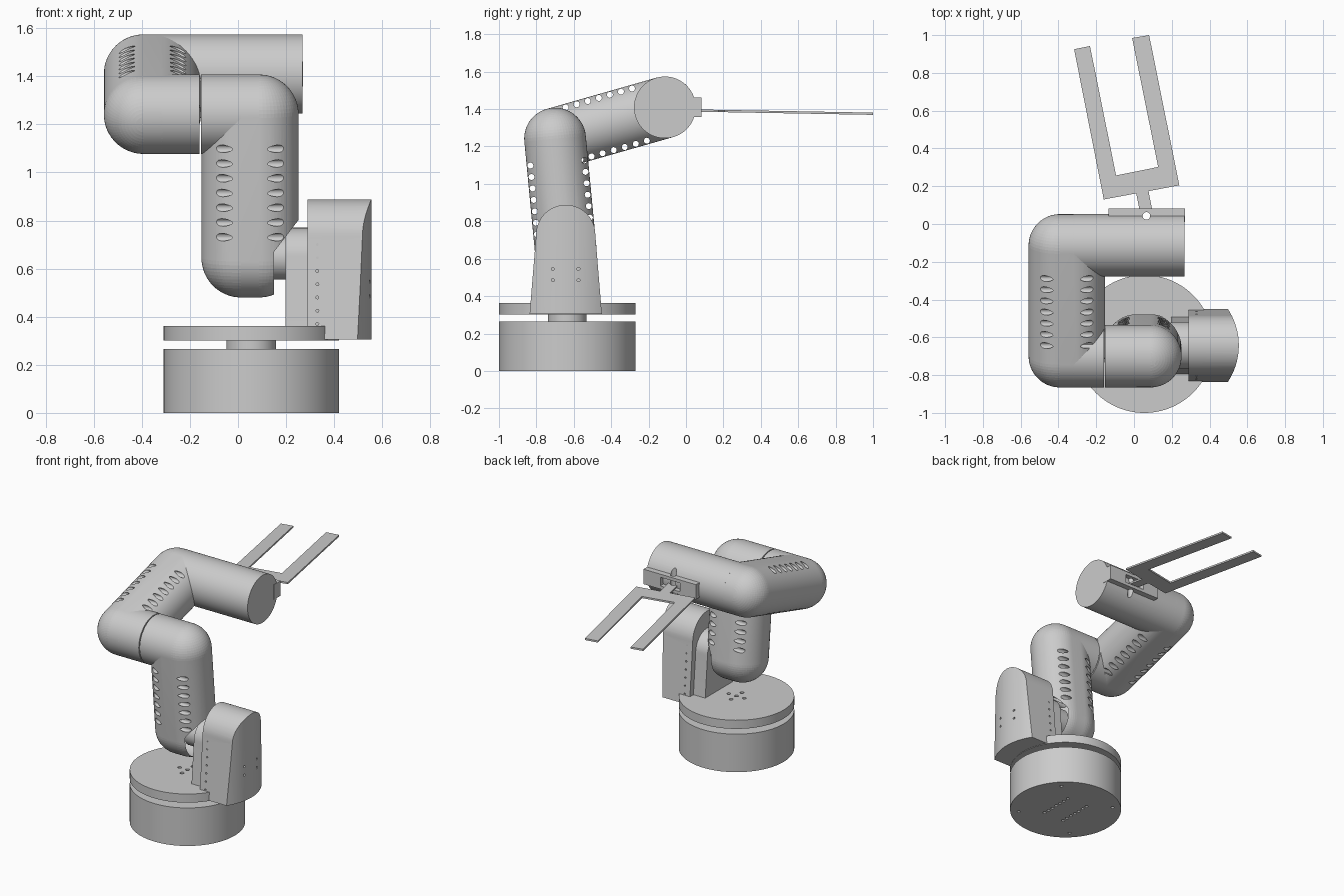
import bpy, bmesh
from math import sin, cos, pi, radians
from mathutils import Vector, Matrix

if "Cube" in bpy.data.objects:
    bpy.data.objects.remove(bpy.data.objects["Cube"])

CX, CY = 0.055, -0.635          # turntable axis
R = 0.165                       # arm tube radius
HALF = 0.037                    # half width of the flat part of each arm body


def finish(name, bm, smooth=True):
    bmesh.ops.recalc_face_normals(bm, faces=bm.faces)
    me = bpy.data.meshes.new(name)
    bm.to_mesh(me)
    bm.free()
    ob = bpy.data.objects.new(name, me)
    bpy.context.collection.objects.link(ob)
    if smooth:
        shade(ob)
    return ob


def shade(ob):
    bpy.ops.object.select_all(action='DESELECT')
    ob.select_set(True)
    bpy.context.view_layer.objects.active = ob
    bpy.ops.object.shade_smooth_by_angle(angle=radians(30))


def add_rod(bm, a, b, r, n=64):
    a, b = Vector(a), Vector(b)
    d = b - a
    m = Matrix.Translation((a + b) / 2) @ d.to_track_quat('Z', 'Y').to_matrix().to_4x4()
    bmesh.ops.create_cone(bm, cap_ends=True, segments=n, radius1=r, radius2=r,
                          depth=d.length, matrix=m)


def rods(name, items, n=64):
    bm = bmesh.new()
    for a, b, r in items:
        add_rod(bm, a, b, r, n)
    return finish(name, bm)


def prism(name, pts, sweep):
    bm = bmesh.new()
    f = bm.faces.new([bm.verts.new(p) for p in pts])
    out = bmesh.ops.extrude_face_region(bm, geom=[f])
    bmesh.ops.translate(bm, vec=Vector(sweep),
                        verts=[v for v in out['geom'] if isinstance(v, bmesh.types.BMVert)])
    return finish(name, bm)


def box(name, lo, hi):
    return prism(name, [(lo[0], lo[1], lo[2]), (hi[0], lo[1], lo[2]),
                        (hi[0], hi[1], lo[2]), (lo[0], hi[1], lo[2])], (0, 0, hi[2] - lo[2]))


def boolean(obs, cutter, op='DIFFERENCE'):
    for ob in obs:
        mod = ob.modifiers.new('cut', 'BOOLEAN')
        mod.operation, mod.object, mod.solver = op, cutter, 'EXACT'
        bpy.context.view_layer.objects.active = ob
        bpy.ops.object.modifier_apply(modifier=mod.name)
        shade(ob)
    bpy.data.objects.remove(cutter)


def arm_body(name, x, p0, p1):
    """Rounded stadium body between two (y, z) joints, drilled with two rows of holes."""
    a, b = Vector((x, *p0)), Vector((x, *p1))
    up = (b - a).normalized()
    side = up.cross(Vector((1, 0, 0)))
    rot = Matrix((Vector((1, 0, 0)), side, up)).transposed().to_4x4()
    bm = bmesh.new()
    for c in (a, b):
        for s in (-HALF, HALF):
            m = Matrix.Translation(c + Vector((s, 0, 0))) @ rot
            bmesh.ops.create_uvsphere(bm, u_segments=64, v_segments=32, radius=R, matrix=m)
    res = bmesh.ops.convex_hull(bm, input=bm.verts)
    junk = {g for g in res['geom_interior'] + res['geom_unused'] if isinstance(g, bmesh.types.BMVert)}
    bmesh.ops.delete(bm, geom=list(junk), context='VERTS')
    ob = finish(name, bm)
    holes = []
    for i in range(7):
        for s in (-0.145, 0.145):
            c = a + up * (0.10 + 0.0615 * i) + side * s
            holes.append((c - Vector((0.4, 0, 0)), c + Vector((0.4, 0, 0)), 0.016))
    boolean([ob], rods('vent_cutter', holes, 16))
    return ob


def bracket_profile(x, half_bottom, half_top, z0, zc):
    yc = -0.643
    arc = [(x, yc + half_top * cos(pi * i / 32), zc + half_top * sin(pi * i / 32)) for i in range(33)]
    return [(x, yc - half_bottom, z0), (x, yc + half_bottom, z0)] + arc


# Base, neck and turntable
base = rods('base', [((CX, CY, 0), (CX, CY, 0.265), 0.365)], 96)
rods('base_neck', [((CX, CY, 0.26), (CX, CY, 0.305), 0.103)])
table = rods('turntable', [((CX, CY, 0.302), (CX, CY, 0.362), 0.365)], 96)
vents = [((CX + sx, CY + 0.04 * i, -0.1), (CX + sx, CY + 0.04 * i, 0.02), 0.011)
         for sx in (-0.08, 0.08) for i in range(-3, 4)]
vents += [((CX + 0.31 * cos(t), CY + 0.31 * sin(t), -0.1), (CX + 0.31 * cos(t), CY + 0.31 * sin(t), 0.02), 0.011)
          for t in (pi / 4, 3 * pi / 4, 5 * pi / 4, 7 * pi / 4)]
boolean([base], rods('base_hole_cutter', vents, 12))
bolts = [(0, 0), (0.06, 0), (-0.06, 0), (0, 0.06), (0, -0.06)]
boolean([table], rods('bolt_cutter', [((CX + x, CY + y, 0.33), (CX + x, CY + y, 0.5), 0.013)
                                      for x, y in bolts], 16))

# Shoulder bracket: bowed outer shell, inner plate and shaft
shell = prism('shoulder_shell', bracket_profile(0.288, 0.193, 0.158, 0.305, 0.73), (0.4, 0, 0))
boolean([shell], rods('bow_cutter', [((0.205, -0.643, 0), (0.205, -0.643, 1.2), 0.35)], 96), 'INTERSECT')
screws = [((0.48, y, z), (0.7, y, z), 0.008) for y in (-0.712, -0.575) for z in (0.485, 0.545)]
for i in range(7):
    z = 0.37 + 0.055 * i
    screws += [((0.33, -0.643 + s * 0.16, z), (0.33, -0.643 + s * 0.3, z), 0.006) for s in (-1, 1)]
boolean([shell], rods('screw_cutter', screws, 12))
prism('shoulder_plate', bracket_profile(0.197, 0.15, 0.125, 0.36, 0.645), (0.092, 0, 0))
rods('shoulder_shaft', [((0.10, -0.643, 0.645), (0.20, -0.643, 0.645), 0.09)])

# Lower arm: notched body with a joint stub at each end
shoulder, elbow, wrist = (-0.643, 0.645), (-0.70, 1.242), (-0.113, 1.409)
lower = arm_body('lower_arm', 0.05, shoulder, elbow)
notch = prism('notch_cutter', [(0.15, -1, 0.3), (0.15, -1, 0.67), (0.26, -1, 0.813), (0.4, -1, 0.813),
                               (0.4, -1, 0.3)], (0, 1, 0))
boolean([lower], notch)
rods('lower_arm_elbow', [((-0.153, *elbow), (0.013, *elbow), R)])

# Upper arm: body, elbow stub and long wrist barrel
arm_body('upper_arm', -0.356, elbow, wrist)
rods('upper_arm_elbow', [((-0.356 + HALF, *elbow), (-0.16, *elbow), R)])
barrel = rods('wrist_barrel', [((-0.356 + HALF, *wrist), (0.268, *wrist), R)])

# Gripper mount with a slot for the fork stem
mount = box('gripper_mount', (-0.135, 0.01, 1.358), (0.27, 0.083, 1.462))
boolean([mount], box('slot_cutter', (-0.01, 0.0, 1.38), (0.14, 0.2, 1.44)))

# Flat two-pronged fork, sloping slightly down
outline = [(0.04, 0.02), (0.012, 0.162), (-0.16, 0.13), (-0.317, 0.925), (-0.233, 0.942),
           (-0.095, 0.257), (0.128, 0.302), (-0.01, 0.985), (0.08, 1.0), (0.24, 0.205),
           (0.077, 0.174), (0.107, 0.02)]
fork = prism('gripper_fork', [(x, y, 1.387 - 0.018 * y) for x, y in outline], (0, 0, 0.012))

# Pin hole through mount, barrel and fork
boolean([mount, barrel, fork], rods('pin_cutter', [((0.066, 0.043, 1.2), (0.066, 0.043, 1.6), 0.02)], 24))
